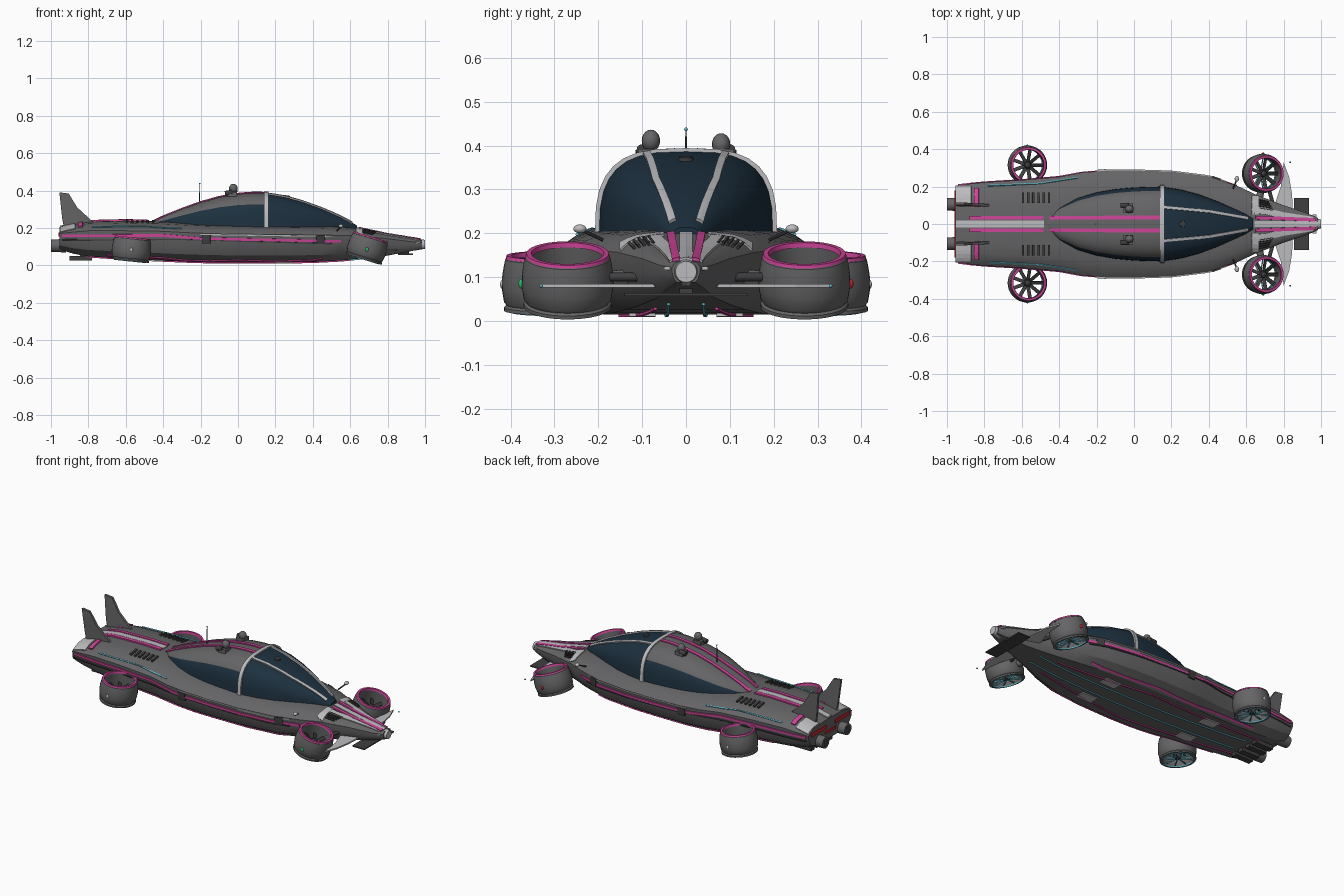
import bpy, bmesh, math
from mathutils import Vector, Matrix
from mathutils.bvhtree import BVHTree

if "Cube" in bpy.data.objects:
    bpy.data.objects.remove(bpy.data.objects["Cube"])

def mat(name, r, g, b):
    m = bpy.data.materials.new(name)
    m.diffuse_color = (r, g, b, 1)
    m.use_nodes = True
    m.node_tree.nodes["Principled BSDF"].inputs["Base Color"].default_value = m.diffuse_color
    return m
BODY = mat("body_grey", .13, .13, .135)
DARK = mat("dark_grey", .05, .05, .053)
LIGHT = mat("light_grey", .5, .5, .52)
GLASS = mat("glass", .012, .03, .05)
PINK = mat("magenta", .62, .06, .32)
CYAN = mat("cyan", .12, .5, .62)
RED = mat("red", .6, .02, .03)
GREEN = mat("green", .02, .55, .15)

def finish(name, bm, mats, M=None, smooth=True):
    bmesh.ops.recalc_face_normals(bm, faces=bm.faces)
    me = bpy.data.meshes.new(name)
    bm.to_mesh(me)
    bm.free()
    for m in mats if isinstance(mats, list) else [mats]:
        me.materials.append(m)
    o = bpy.data.objects.new(name, me)
    bpy.context.collection.objects.link(o)
    if M:
        o.matrix_world = M
    if smooth:
        bpy.ops.object.select_all(action='DESELECT')
        o.select_set(True)
        bpy.context.view_layer.objects.active = o
        bpy.ops.object.shade_smooth_by_angle(angle=math.radians(28))
    return o

def loft(name, rings, mats, pick=None):
    bm = bmesh.new()
    vs = [[bm.verts.new(p) for p in r] for r in rings]
    n = len(vs[0])
    for i in range(len(vs) - 1):
        for k in range(n):
            f = bm.faces.new((vs[i][k], vs[i][(k+1) % n], vs[i+1][(k+1) % n], vs[i+1][k]))
            if pick:
                f.material_index = pick(i, k)
    bm.faces.new(vs[0])
    bm.faces.new(vs[-1])
    return finish(name, bm, mats)

def lathe(name, prof, m, M, n=36):
    bm = bmesh.new()
    vs = [[bm.verts.new((r*math.cos(a), r*math.sin(a), z)) for r, z in prof]
          for a in (2*math.pi*i/n for i in range(n))]
    c = len(prof)
    for i in range(n):
        for k in range(c):
            bm.faces.new((vs[i][k], vs[(i+1) % n][k], vs[(i+1) % n][(k+1) % c], vs[i][(k+1) % c]))
    return finish(name, bm, m, M)

def cyl(name, p, q, r1, r2, m, n=20):
    p, q = Vector(p), Vector(q)
    bm = bmesh.new()
    bmesh.ops.create_cone(bm, cap_ends=True, segments=n, radius1=r1, radius2=r2, depth=(q-p).length)
    return finish(name, bm, m, Matrix.Translation((p+q)/2) @ (q-p).to_track_quat('Z', 'Y').to_matrix().to_4x4())

def box(name, c, s, m, M=Matrix()):
    bm = bmesh.new()
    bmesh.ops.create_cube(bm, size=1, matrix=Matrix.Translation(c) @ Matrix.Diagonal((*s, 1)))
    return finish(name, bm, m, M, False)

def ball(name, c, s, m):
    bm = bmesh.new()
    bmesh.ops.create_uvsphere(bm, u_segments=16, v_segments=10, radius=1,
                              matrix=Matrix.Translation(c) @ Matrix.Diagonal((*s, 1)))
    return finish(name, bm, m)

def plate(name, pts, off, m):
    bm = bmesh.new()
    off = Vector(off)
    a = [bm.verts.new(Vector(p) - off/2) for p in pts]
    b = [bm.verts.new(Vector(p) + off/2) for p in pts]
    bm.faces.new(a)
    bm.faces.new(b)
    for i in range(len(a)):
        j = (i+1) % len(a)
        bm.faces.new((a[i], a[j], b[j], b[i]))
    return finish(name, bm, m, None, False)

# Hull: x, half width, top z, edge z, bottom z
HULL = [(-.955, .205, .205, .17, .085), (-.88, .215, .222, .178, .062), (-.8, .223, .235, .185, .048),
        (-.6, .235, .24, .185, .034), (-.4, .252, .235, .182, .025), (-.28, .275, .228, .175, .02),
        (-.15, .285, .222, .17, .016), (.0, .286, .22, .167, .015), (.2, .28, .216, .165, .015),
        (.4, .255, .212, .163, .018), (.55, .205, .208, .16, .026), (.65, .158, .198, .157, .036),
        (.8, .1, .166, .142, .052), (.92, .06, .147, .127, .075), (.985, .032, .138, .122, .088)]

def hull_ring(x, w, t, e, b):
    d, h = t-e, e-b
    half = [(0, t), (.45*w, t-.003), (.72*w, t-.25*d), (.9*w, t-.6*d), (w, e), (.985*w, e-.35*h),
            (.87*w, e-.75*h), (.66*w, b), (0, b)]
    return [(x, y, z) for y, z in half] + [(x, -y, z) for y, z in half[-2:0:-1]]
hull = loft("hull", [hull_ring(*r) for r in HULL], BODY)

# Canopy: x, half width, top z
CAN = [(-.475, .015, .228), (-.4, .09, .262), (-.3, .14, .302), (-.2, .17, .338), (-.1, .187, .366),
       (0, .196, .383), (.08, .199, .389), (.15, .2, .388), (.25, .185, .371), (.35, .158, .343),
       (.45, .12, .306), (.54, .08, .266), (.6, .052, .235), (.635, .03, .213)]
N = 8
def can_ring(x, w, t, base=.19):
    ang = [math.pi*k/(2*N) for k in range(2*N+1)]
    def p(v):
        return math.copysign(abs(v)**.65, v) if abs(v) > 1e-6 else 0
    return [(x, w*p(math.cos(a)), base + (t-base)*p(math.sin(a))) for a in ang]
canopy = loft("canopy", [can_ring(*r) for r in CAN], [GLASS, BODY],
              lambda i, k: 1 if CAN[i+1][0] < .16 and 3 <= k < 2*N-3 else 0)
loft("canopy_arch", [can_ring(.14, .208, .394), can_ring(.162, .208, .394)], LIGHT)

deps = bpy.context.evaluated_depsgraph_get()
TREES = [BVHTree.FromObject(o, deps) for o in (hull, canopy)]

def cast(a, b, axis, s):
    o, d = {'top': ((a, b*s, 1), (0, 0, -1)), 'belly': ((a, b*s, -1), (0, 0, 1)),
            'side': ((a, s, b), (0, -s, 0))}[axis]
    hits = [t.ray_cast(Vector(o), Vector(d)) for t in TREES]
    hits = [h for h in hits if h[0]]
    return min(hits, key=lambda h: h[3])[0] - Vector(d)*.003 if hits else None

# Strip laid on the skin, path of (x, y or z), mirrored in y
def ribbon(name, path, width, axis, m, sides=(1, -1), cols=2, thick=.006):
    for s in sides:
        bm = bmesh.new()
        rows = []
        for (a0, b0), (a1, b1) in zip(path, path[1:]):
            n = max(1, int(abs(a1-a0)/.03))
            for i in range(n+1):
                f = i/n
                a, b = a0+(a1-a0)*f, b0+(b1-b0)*f
                row = [cast(a, b+width*(j/cols-.5), axis, s) for j in range(cols+1)]
                if all(row) and not (i == 0 and rows and a0 != path[0][0]):
                    rows.append([bm.verts.new(p) for p in row])
        for r, q in zip(rows, rows[1:]):
            for j in range(cols):
                bm.faces.new((r[j], r[j+1], q[j+1], q[j]))
        o = finish(name, bm, m, None, False)
        md = o.modifiers.new("thickness", 'SOLIDIFY')
        md.thickness, md.offset = thick, 0

# Light panels, racing stripes and trim lines
ribbon("nose_panel", [(.64, .075), (.7, .07), (.8, .045), (.96, .02)], .035, 'top', LIGHT)
ribbon("nose_centre_panel", [(.645, 0), (.975, 0)], .03, 'top', LIGHT, (1,))
ribbon("nose_cross_panel", [(.63, .1), (.665, .1)], .1, 'top', LIGHT, cols=5)
ribbon("tail_panel", [(-.95, .15), (-.87, .15)], .1, 'top', LIGHT, cols=5)
ribbon("tail_centre_panel", [(-.95, 0), (-.48, 0)], .035, 'top', LIGHT, (1,))
ribbon("nose_stripe", [(.65, .035), (.97, .022)], .018, 'top', PINK, thick=.01)
ribbon("roof_stripe", [(-.45, .033), (.138, .035)], .02, 'top', PINK)
ribbon("tail_stripe", [(-.88, .033), (-.485, .033)], .02, 'top', PINK, thick=.01)
ribbon("tail_crossbar", [(-.855, .14), (-.83, .14)], .1, 'top', PINK, cols=5, thick=.01)
ribbon("windscreen_bar", [(.16, .09), (.4, .068), (.61, .03)], .016, 'top', LIGHT, thick=.01)
ribbon("deck_line", [(-.78, .205), (-.5, .217), (-.3, .248)], .005, 'top', CYAN)
ribbon("side_stripe", [(-.94, .158), (-.4, .16), (-.2, .143), (.55, .128)], .014, 'side', PINK)
ribbon("side_trim", [(-.94, .135), (-.3, .138), (.5, .115)], .006, 'side', DARK)
ribbon("front_side_trim", [(-.2, .165), (.5, .155)], .006, 'side', LIGHT)
for x in (-.17, .44):
    ribbon("side_hatch", [(x-.022, .14), (x+.022, .14)], .045, 'side', DARK, thick=.012)
ribbon("belly_stripe", [(-.8, .1), (0, .15), (.6, .07)], .008, 'belly', PINK)
ribbon("belly_line", [(-.75, .05), (.7, .04)], .006, 'belly', CYAN)
ribbon("belly_edge_stripe", [(-.7, .17), (0, .21), (.45, .18)], .01, 'belly', PINK)
for x in (-.45, .25):
    ribbon("belly_panel", [(x-.05, .1), (x+.05, .1)], .06, 'belly', LIGHT)
for i in range(6):
    x = -.6 + .028*i
    ribbon("rear_louvre", [(x, .14), (x+.012, .14)], .055, 'top', DARK, thick=.012)
for i in range(5):
    y = .085 + .011*i
    ribbon("front_louvre", [(.67, y), (.745-.006*i, y-.012)], .005, 'top', DARK, thick=.01)

# Nose tip, canards and front splitter
cyl("nose_tip", (.95, 0, .112), (1, 0, .112), .032, .024, LIGHT)
box("nose_bar", (.965, 0, .12), (.02, .1, .008), LIGHT)
plate("splitter", [(.855, -.14, .06), (.935, -.14, .06), (.935, .14, .06), (.855, .14, .06)], (0, 0, .007), DARK)
box("splitter_mount", (.89, 0, .075), (.05, .03, .03), DARK)

# Hover fan unit: duct, rim, hub, blades, lower spokes
DUCT = [(.084, .06), (.09, .064), (.097, .058), (.1, .045), (.104, .02), (.105, -.01), (.1, -.04),
        (.095, -.047), (.1, -.052), (.1, -.06), (.088, -.06), (.084, -.02)]
def fan(name, x, y, z, tilt):
    M = Matrix.Translation((x, y, z)) @ Matrix.Rotation(math.radians(tilt), 4, 'Y')
    lathe(name + "_duct", DUCT, BODY, M)
    lathe(name + "_rim", [(.081, .056), (.083, .067), (.094, .067), (.096, .06)], PINK, M)
    lathe(name + "_glow_ring", [(.084, -.057), (.084, -.063), (.088, -.063), (.088, -.057)], CYAN, M)
    lathe(name + "_hub", [(.0005, .02), (.014, .015), (.02, 0), (.02, -.05), (.0005, -.052)], DARK, M, 20)
    for i in range(9):
        R = M @ Matrix.Rotation(2*math.pi*i/9, 4, 'Z')
        box(name + "_blade", (.05, 0, 0), (.072, .02, .003), DARK, R @ Matrix.Rotation(.5, 4, 'X'))
        box(name + "_spoke", (.052, 0, -.05), (.07, .005, .006), CYAN, R)

for s in (1, -1):
    fan("front_fan", .69, .27*s, .09, 17)
    fan("rear_fan", -.57, .315*s, .083, 6)
    cyl("front_arm", (.66, .1*s, .1), (.68, .18*s, .095), .022, .018, BODY)
    cyl("front_link", (.75, .08*s, .1), (.72, .19*s, .1), .01, .01, DARK)
    cyl("rear_arm", (-.57, .17*s, .1), (-.57, .225*s, .09), .03, .025, BODY)
    ball("fan_light", (.69, .376*s, .085), (.008, .006, .011), RED if s > 0 else GREEN)
    ball("rear_fan_light", (-.57, .419*s, .083), (.008, .005, .01), LIGHT)
    plate("canard", [(.74, .07*s, .08), (.785, .2*s, .08), (.8, .33*s, .08), (.83, .25*s, .08),
                     (.845, .16*s, .08), (.85, .05*s, .08)], (0, 0, .008), LIGHT)
    ball("canard_tip_light", (.835, .33*s, .08), (.005, .004, .004), CYAN)
    # Tail fins, nozzles and lamps
    plate("tail_fin", [(-.955, .108*s, .39), (-.905, .108*s, .384), (-.86, .104*s, .31), (-.775, .1*s, .232),
                       (-.8, .1*s, .2), (-.93, .1*s, .2), (-.94, .1*s, .25)], (0, .014, 0), BODY)
    cyl("nozzle", (-.92, .105*s, .105), (-1, .105*s, .105), .036, .033, BODY)
    cyl("nozzle_core", (-.99, .105*s, .105), (-1.0005, .105*s, .105), .024, .024, DARK)
    box("tail_lamp", (-.955, .11*s, .165), (.012, .14, .02), RED)
    for y in (.03, .085):
        box("belly_vent", (-.84, y*s, .037), (.12, .035, .024), DARK)
        box("vent_mount", (-.82, y*s, .055), (.05, .015, .03), DARK)
    # Mirrors
    cyl("mirror_arm", (.53, .19*s, .185), (.55, .238*s, .207), .004, .004, DARK, 8)
    ball("mirror", (.55, .242*s, .21), (.012, .015, .01), LIGHT)
    # Roof sensor pods
    dz = .008 if s < 0 else 0
    box("pod_base", (-.03, .085*s, .38), (.05, .05, .024), BODY)
    ball("pod_head", (-.025, .08*s, .403 + dz), (.023, .021, .025), BODY)
    cyl("pod_camera", (-.07, .1*s, .385), (-.03, .1*s, .39), .013, .013, DARK, 12)
box("tail_lamp_centre", (-.955, 0, .13), (.01, .1, .015), RED)

# Antenna and windscreen sensor
cyl("antenna", (-.205, 0, .335), (-.205, 0, .435), .003, .0015, DARK, 8)
ball("antenna_tip", (-.205, 0, .437), (.004, .004, .004), CYAN)
cyl("screen_sensor", (.26, 0, .36), (.262, 0, .374), .018, .016, DARK, 16)
